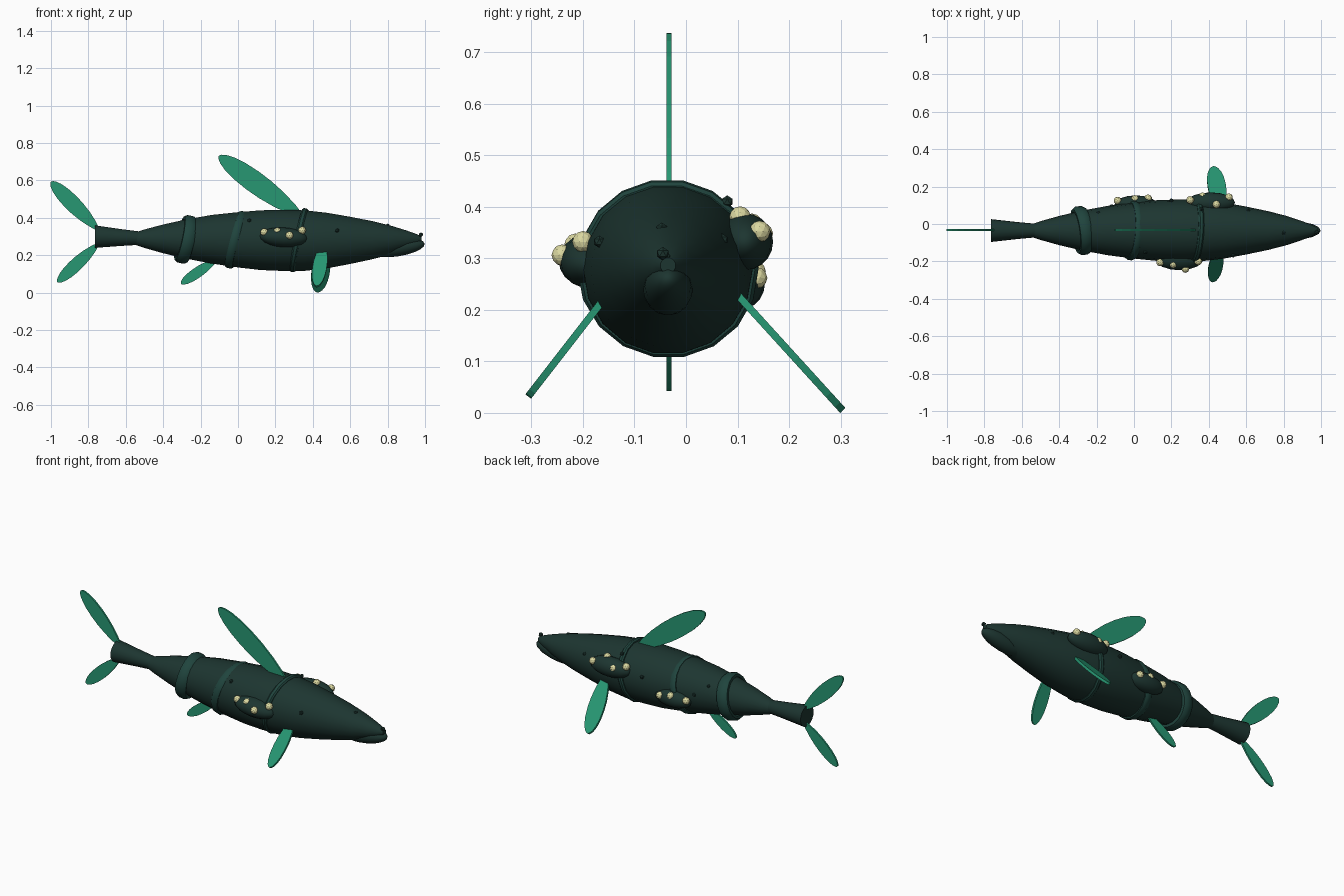
import bpy, math
from mathutils import Vector, Matrix

if "Cube" in bpy.data.objects:
    bpy.data.objects.remove(bpy.data.objects["Cube"])


def mat(name, c):
    m = bpy.data.materials.new(name)
    m.diffuse_color = (*c, 1)
    m.use_nodes = True
    m.node_tree.nodes["Principled BSDF"].inputs["Base Color"].default_value = m.diffuse_color
    return m


HIDE = mat("dark_hide", (0.012, 0.036, 0.030))
BAND = mat("band_green", (0.014, 0.058, 0.047))
FIN = mat("fin_green", (0.020, 0.31, 0.17))
GLOW = mat("pale_yellow", (0.72, 0.70, 0.36))
CY = -0.035  # body axis in y


def mesh(name, verts, faces, m, smooth=True):
    me = bpy.data.meshes.new(name)
    me.from_pydata(verts, [], faces)
    ob = bpy.data.objects.new(name, me)
    bpy.context.collection.objects.link(ob)
    me.materials.append(m)
    if smooth:
        me.shade_smooth()
        me.set_sharp_from_angle(angle=math.radians(40))
    return ob


def loft(name, rings, m, n=18, closed=False):
    """Rings are (x, centre z, radius) along the body axis."""
    verts = [(x, CY + r * math.cos(2 * math.pi * k / n), z + r * math.sin(2 * math.pi * k / n))
             for x, z, r in rings for k in range(n)]
    cnt = len(rings)
    faces = []
    for i in range(cnt if closed else cnt - 1):
        a, b = i * n, (i + 1) % cnt * n
        faces += [(a + k, b + k, b + (k + 1) % n, a + (k + 1) % n) for k in range(n)]
    if not closed:
        faces += [tuple(range(n)), tuple(range((cnt - 1) * n, cnt * n))[::-1]]
    return mesh(name, verts, faces, m)


def ball(name, loc, radii, m, rot=(0, 0, 0)):
    bpy.ops.mesh.primitive_uv_sphere_add(segments=16, ring_count=10, location=loc, rotation=rot)
    ob = bpy.context.object
    ob.name, ob.scale = name, radii
    ob.data.materials.append(m)
    ob.data.shade_smooth()
    return ob


def bead(name, loc, r, m):
    bpy.ops.mesh.primitive_ico_sphere_add(subdivisions=1 if r < 0.015 else 2, radius=r, location=loc)
    bpy.context.object.name = name
    bpy.context.object.data.materials.append(m)


def fin(name, base, tip, width, across, thick=0.010):
    """Flat leaf from base to tip, narrow at the root and round at the end."""
    base, tip = Vector(base), Vector(tip)
    d = tip - base
    u = d.normalized()
    v = Vector(across)
    v = (v - u * v.dot(u)).normalized()
    nrm = u.cross(v) * thick / 2
    prof = [(0, .16), (.12, .5), (.28, .8), (.45, .97), (.6, 1), (.75, .92),
            (.87, .73), (.95, .47), (.985, .25), (1, .06)]
    loop = [base + d * t + v * w * width / 2 for t, w in prof]
    loop += [base + d * t - v * w * width / 2 for t, w in reversed(prof)]
    n = len(loop)
    faces = [tuple(range(n))[::-1], tuple(range(n, 2 * n))]
    faces += [(k, (k + 1) % n, n + (k + 1) % n, n + k) for k in range(n)]
    return mesh(name, [p - nrm for p in loop] + [p + nrm for p in loop], faces, FIN, False)


# Body and flared tail stock
loft("body", [(-.545, .288, .035), (-.50, .288, .05), (-.40, .287, .078), (-.28, .286, .106),
              (-.14, .285, .132), (0, .282, .15), (.12, .28, .162), (.24, .279, .166),
              (.36, .278, .164), (.48, .278, .15), (.60, .279, .128), (.72, .28, .103),
              (.82, .281, .077), (.90, .283, .05), (.95, .284, .031), (.98, .286, .015)], HIDE)
loft("tail_stock", [(-.765, .299, .061), (-.62, .294, .045), (-.50, .29, .034)], HIDE)

# Lower jaw and snout lure
ball("lower_jaw", (.855, CY, .239), (.145, .048, .045), HIDE, (0, math.radians(-9), 0))
bead("snout_lure", (.978, -.045, .309), .013, HIDE)
loft("lure_stalk", [(.965, .285, .005), (.978, .306, .004)], HIDE, 6)


# Tilted bands round the body
def band(name, x, z, r, w, depth, tilt, yaw):
    ob = loft(name, [(-w / 2, 0, r), (-w / 2, 0, r + depth * .6), (-w / 4, 0, r + depth),
                     (w / 4, 0, r + depth), (w / 2, 0, r + depth * .6), (w / 2, 0, r)],
              BAND, 18, True)
    ob.data.transform(Matrix.Translation((0, -CY, 0)))
    ob.location = (x, CY, z)
    ob.rotation_euler = (0, math.radians(tilt), math.radians(yaw))


band("front_band", .325, .28, .16, .03, .016, 12, -3)
band("middle_band", -.01, .282, .143, .042, .016, 15, -4)
band("rear_band", -.28, .284, .105, .065, .026, 12, 8)

# Flat fins on the centre line
for name, b, t, w in [("dorsal_fin", (.345, .405), (-.102, .73), .116),
                      ("upper_tail_fin", (-.745, .335), (-1.0, .592), .085),
                      ("lower_tail_fin", (-.745, .262), (-.965, .056), .07),
                      ("anal_fin", (-.11, .18), (-.305, .047), .057)]:
    fin(name, (b[0], -.033, b[1]), (t[0], -.033, t[1]), w, (1, 0, .9 if b[1] > .3 else -.9))

# Pectoral fins
fin("left_pectoral_fin", (.465, .07, .262), (.425, .304, .005), .098, (1, 0, 0), .014)
fin("right_pectoral_fin", (.458, -.125, .265), (.42, -.306, .032), .076, (1, 0, 0), .014)

# Growths on the flanks, each with pale nodules
growths = [
    ("right_growth", (.243, -.185, .295), (.13, .062, .053), (0, .06, 0),
     [(.14, -.205, .322), (.21, -.215, .327), (.275, -.24, .306), (.343, -.20, .332)]),
    ("left_front_growth", (.41, .115, .332), (.13, .054, .055), (0, 0, 0),
     [(.30, .128, .366), (.367, .148, .348), (.44, .105, .380), (.507, .143, .352)]),
    ("left_rear_growth", (.01, .103, .25), (.115, .05, .05), (0, 0, 0),
     [(-.088, .125, .268), (.005, .134, .275), (.075, .137, .262)]),
]
for name, c, rad, rot, beads in growths:
    ball(name, c, rad, HIDE, rot)
    for i, p in enumerate(beads):
        bead(f"{name}_nodule_{i + 1}", p, .021, GLOW)

# Small dark knobs scattered on the skin
for i, p in enumerate([(.53, -.168, .332), (.06, -.15, .385), (.36, .08, .41), (.61, .07, .336),
                       (-.19, .058, .355), (.20, .125, .33), (-.12, .095, .30), (.80, -.047, .357)]):
    bead(f"skin_knob_{i + 1}", p, .012, HIDE)
